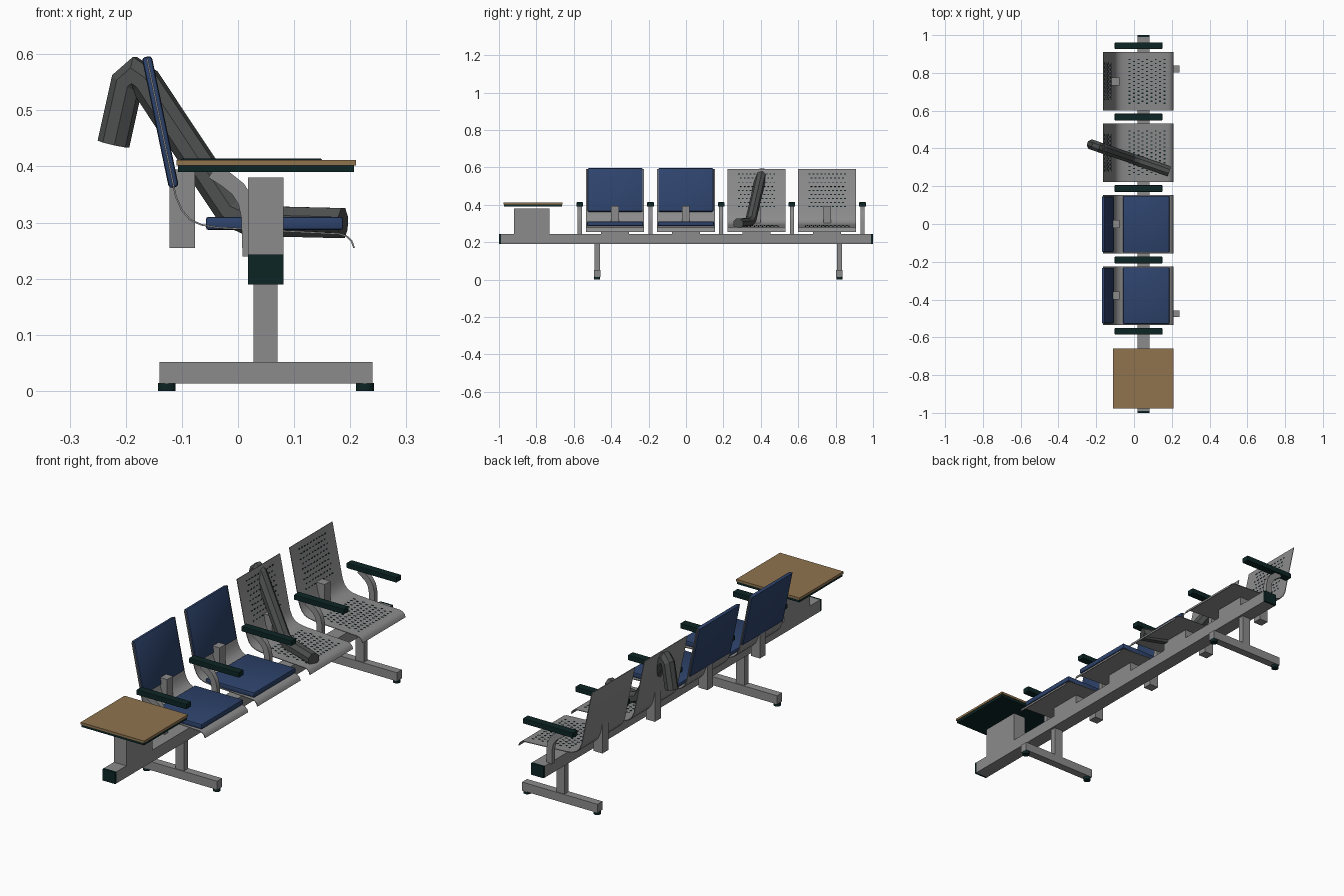
import bpy, bmesh, math
from mathutils import Vector, Matrix

if "Cube" in bpy.data.objects:
    bpy.data.objects.remove(bpy.data.objects["Cube"])


def material(name, rgb):
    m = bpy.data.materials.new(name)
    m.use_nodes = True
    m.diffuse_color = (*rgb, 1)
    m.node_tree.nodes["Principled BSDF"].inputs["Base Color"].default_value = (*rgb, 1)
    return m


METAL = material("grey metal", (0.26, 0.26, 0.26))
BLACK = material("green black rubber", (0.004, 0.018, 0.018))
BLUE = material("blue fabric", (0.027, 0.056, 0.15))
WOOD = material("wood laminate", (0.28, 0.175, 0.078))
CLOTH = material("dark grey cloth", (0.075, 0.08, 0.078))


def finish(name, bm, mat, matrix=Matrix()):
    bmesh.ops.recalc_face_normals(bm, faces=bm.faces)
    me = bpy.data.meshes.new(name)
    bm.to_mesh(me)
    bm.free()
    me.materials.append(mat)
    ob = bpy.data.objects.new(name, me)
    ob.matrix_world = matrix
    bpy.context.collection.objects.link(ob)
    return ob


def box(name, x, y, z, mat, bevel=0, matrix=Matrix()):
    """Box from (low, high) ranges on each axis."""
    bm = bmesh.new()
    bmesh.ops.create_cube(bm, size=1)
    for v in bm.verts:
        v.co = [r[0] if c < 0 else r[1] for c, r in zip(v.co, (x, y, z))]
    if bevel:
        bmesh.ops.bevel(bm, geom=bm.edges[:], offset=bevel, segments=2,
                        profile=0.5, affect='EDGES')
    return finish(name, bm, mat, matrix)


def span(c, half):
    return (c - half, c + half)


def sweep(name, path, section, mat, matrix=Matrix()):
    """Mitred sweep of a (normal, y) section along a path in the xz plane."""
    pts = [Vector((p[0], 0, p[1])) for p in path]
    dirs = [(b - a).normalized() for a, b in zip(pts, pts[1:])]
    bm = bmesh.new()
    rings = []
    for i, p in enumerate(pts):
        a, b = dirs[max(i - 1, 0)], dirs[min(i, len(dirs) - 1)]
        t = (a + b).normalized()
        n = Vector((-t.z, 0, t.x)) / max(t.dot(a), 0.7)
        rings.append([bm.verts.new(p + n * u + Vector((0, w, 0))) for u, w in section])
    k = len(section)
    for r, s in zip(rings, rings[1:]):
        for j in range(k):
            bm.faces.new((r[j], r[(j + 1) % k], s[(j + 1) % k], s[j]))
    bm.faces.new(rings[0])
    bm.faces.new(rings[-1])
    return finish(name, bm, mat, matrix)


def rect(h, w):
    return [(-h, -w), (h, -w), (h, w), (-h, w)]


def at_y(y):
    return Matrix.Translation((0, y, 0))


def smooth(ob):
    bpy.ops.object.select_all(action='DESELECT')
    ob.select_set(True)
    bpy.context.view_layer.objects.active = ob
    bpy.ops.object.shade_smooth_by_angle(angle=math.radians(30))


# Beam with end caps
BEAM_X = (0.018, 0.081)
box("beam", BEAM_X, (-0.99, 0.99), (0.19, 0.243), METAL)
for side, label in ((-1, "front"), (1, "back")):
    box(label + "_beam_cap", BEAM_X, sorted((side * 0.99, side)), (0.19, 0.243), BLACK)

# Legs
for i, y in enumerate((-0.475, 0.82)):
    tag = f"_{i + 1}"
    box("leg_post" + tag, (0.028, 0.07), span(y, 0.014), (0.05, 0.192), METAL)
    box("leg_foot" + tag, (-0.14, 0.24), span(y, 0.018), (0.013, 0.052), METAL)
    for x in (-0.127, 0.226):
        bm = bmesh.new()
        bmesh.ops.create_cone(bm, cap_ends=True, segments=16, radius1=0.016,
                              radius2=0.016, depth=0.014)
        smooth(finish("rubber_foot" + tag, bm, BLACK, Matrix.Translation((x, y, 0.007))))

# Side table
box("table_support", BEAM_X, (-0.92, -0.73), (0.243, 0.38), METAL)
box("table_base", (-0.107, 0.207), (-0.973, -0.663), (0.39, 0.402), BLACK)
box("table_top", (-0.11, 0.21), (-0.977, -0.66), (0.402, 0.412), WOOD)

# Armrests
ARM = [(0.022, 0.24), (0.02, 0.31), (0.014, 0.338), (0, 0.36), (-0.02, 0.376), (-0.045, 0.392)]
PITCH = 0.378
for i in range(5):
    y = -0.568 + PITCH * i
    smooth(sweep(f"arm_bracket_{i + 1}", ARM, rect(0.014, 0.011), METAL, at_y(y)))
    box(f"arm_pad_{i + 1}", (-0.102, 0.15), span(y, 0.018), (0.39, 0.414), BLACK, 0.003)

# Seats: bent sheet shell, post and bracket, then cushions or perforations
TOP, LOW = Vector((-0.162, 0, 0.592)), Vector((-0.111, 0, 0.347))
SHELL = [(TOP.x, TOP.z), (LOW.x, LOW.z), (-0.1, 0.322), (-0.085, 0.305), (-0.065, 0.296),
         (-0.035, 0.291), (0.1, 0.284), (0.18, 0.28), (0.193, 0.276), (0.202, 0.268),
         (0.207, 0.255)]
BACK_TILT = math.atan2(TOP.x - LOW.x, TOP.z - LOW.z)
BACK = Matrix.Translation(LOW) @ Matrix.Rotation(BACK_TILT, 4, 'Y')
SEAT = Matrix.Translation((-0.035, 0, 0.291)) @ Matrix.Rotation(0.052, 4, 'Y')


def perforations(name, rows, cols, place, size, matrix):
    """Staggered grid of thin dark slots, joined as one mesh."""
    bm = bmesh.new()
    for r in range(rows):
        count = cols - r % 2
        for c in range(count):
            loc = place(r, (c - (count - 1) / 2))
            bmesh.ops.create_cube(bm, size=1, matrix=Matrix.Translation(loc)
                                  @ Matrix.Diagonal((*size, 1)))
    finish(name, bm, BLACK, matrix)


for i in range(4):
    y, tag = -0.379 + PITCH * i, f"_{i + 1}"
    smooth(sweep("seat_shell" + tag, SHELL, rect(0.0015, 0.155), METAL, at_y(y)))
    box("back_post" + tag, (-0.122, -0.077), span(y, 0.021), (0.255, 0.395), METAL)
    box("seat_bracket" + tag, BEAM_X, span(y, 0.075), (0.243, 0.284), METAL)
    if i < 2:
        smooth(box("back_cushion" + tag, (-0.009, 0.009), (-0.147, 0.147), (0.016, 0.254),
                   BLUE, 0.006, at_y(y) @ BACK))
        smooth(box("seat_cushion" + tag, (-0.057, 0.187), (-0.15, 0.15), (0.287, 0.31),
                   BLUE, 0.004, at_y(y)))
    else:
        perforations("back_slots" + tag, 9, 10,
                     lambda r, c: (0.0015, c * 0.021, 0.045 + r * 0.022),
                     (0.002, 0.010, 0.005), at_y(y) @ BACK)
        perforations("seat_slots" + tag, 9, 12,
                     lambda r, c: (0.012 + r * 0.023, c * 0.021, 0.0015),
                     (0.010, 0.006, 0.002), at_y(y) @ SEAT)

# Rolled cloth draped over the third seat, turned slightly in plan
ROLL = [(0.187, 0.299), (0.025, 0.303), (-0.012, 0.32), (-0.165, 0.55),
        (-0.182, 0.562), (-0.198, 0.548), (-0.222, 0.44)]
turn = math.radians(-19)
path = [(x / math.cos(turn), z) for x, z in ROLL]
octagon = [(0.029 * math.cos(a), 0.029 * math.sin(a))
           for a in (math.pi / 4 * (k + 0.5) for k in range(8))]
sweep("draped_roll", path, octagon, CLOTH, at_y(0.343) @ Matrix.Rotation(turn, 4, 'Z'))
